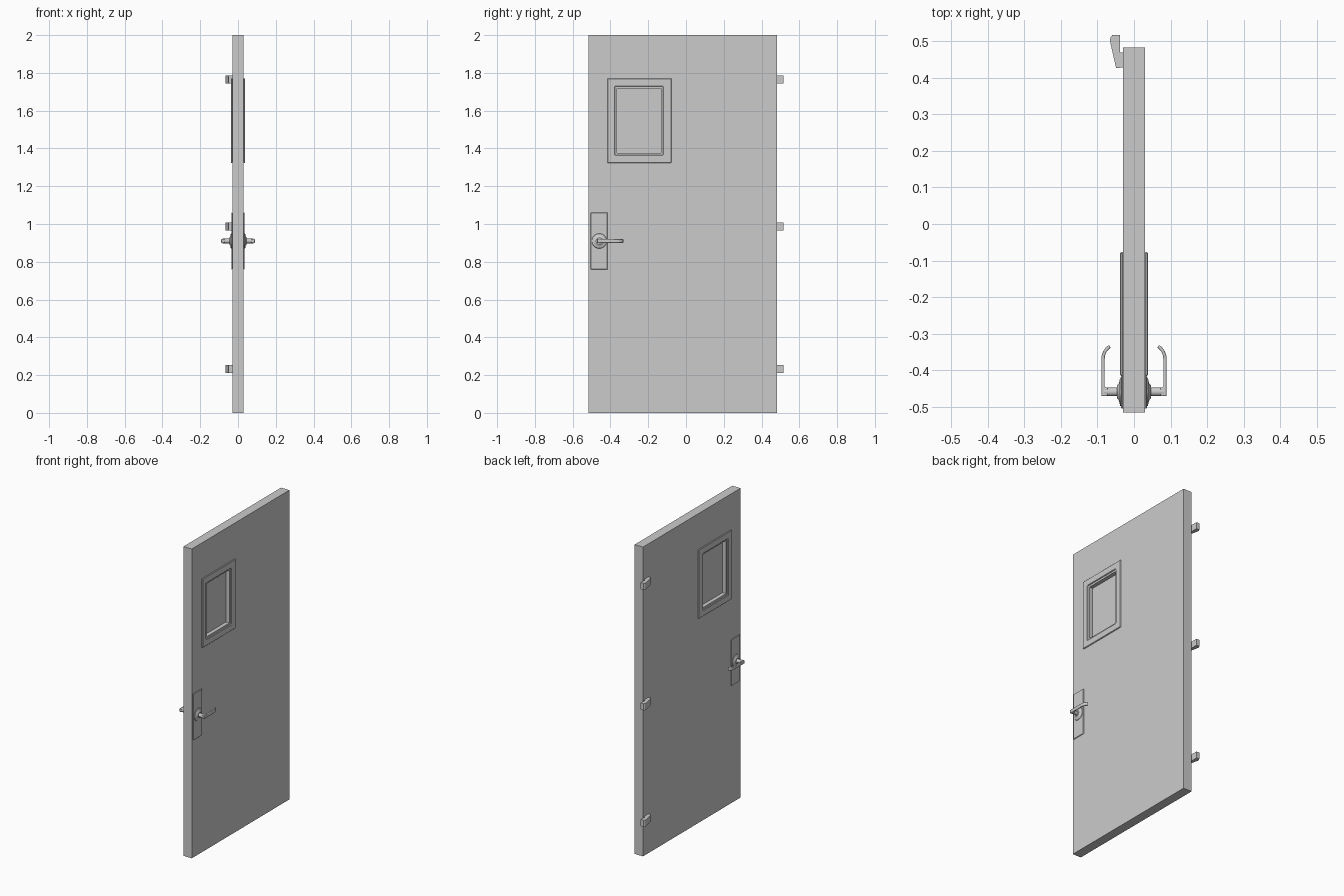
import bpy, bmesh, math
from mathutils import Matrix, Vector

old = bpy.data.objects.get("Cube")
if old:
    bpy.data.objects.remove(old, do_unlink=True)

grey = bpy.data.materials.new("plain grey")
grey.use_nodes = True
grey.diffuse_color = (0.6, 0.6, 0.6, 1)
grey.node_tree.nodes["Principled BSDF"].inputs["Base Color"].default_value = (0.6, 0.6, 0.6, 1)


def finish(name, bm, bevel=0, segments=1, smooth=False):
    bmesh.ops.recalc_face_normals(bm, faces=bm.faces)
    mesh = bpy.data.meshes.new(name)
    bm.to_mesh(mesh)
    bm.free()
    mesh.materials.append(grey)
    ob = bpy.data.objects.new(name, mesh)
    bpy.context.collection.objects.link(ob)
    if bevel:
        mod = ob.modifiers.new("Bevel", 'BEVEL')
        mod.width, mod.segments, mod.limit_method = bevel, segments, 'ANGLE'
    if smooth:
        bpy.ops.object.select_all(action='DESELECT')
        ob.select_set(True)
        bpy.context.view_layer.objects.active = ob
        bpy.ops.object.shade_smooth_by_angle(angle=math.radians(35))
    return ob


def box(name, low, high, **style):
    bm = bmesh.new()
    low, high = Vector(low), Vector(high)
    bmesh.ops.create_cube(bm, size=1, matrix=Matrix.Translation((low + high) / 2)
                          @ Matrix.Diagonal((*(high - low), 1)))
    return finish(name, bm, **style)


def ring(name, x0, x1, outer, inner, **style):
    """Rectangular frame between x0 and x1; rectangles are (y0, z0, y1, z1)."""
    bm = bmesh.new()
    loops = []
    for x, (y0, z0, y1, z1) in ((x0, outer), (x1, outer), (x1, inner), (x0, inner)):
        loops.append([bm.verts.new((x, y, z))
                      for y, z in ((y0, z0), (y1, z0), (y1, z1), (y0, z1))])
    for k in range(4):
        a, b = loops[k], loops[(k + 1) % 4]
        for i in range(4):
            j = (i + 1) % 4
            bm.faces.new((a[i], a[j], b[j], b[i]))
    return finish(name, bm, **style)


def prism(name, outline, z0, z1, side=1, **style):
    """Plan outline in x and y, extruded upward."""
    bm = bmesh.new()
    face = bm.faces.new([bm.verts.new((side * x, y, z0)) for x, y in outline])
    up = bmesh.ops.extrude_face_region(bm, geom=[face])["geom"]
    bmesh.ops.translate(bm, vec=(0, 0, z1 - z0),
                        verts=[v for v in up if isinstance(v, bmesh.types.BMVert)])
    return finish(name, bm, **style)


def turned(name, profile, side, y, z, sides=32):
    """Solid of revolution about x from (x, radius) pairs."""
    bm = bmesh.new()
    loops = [[bm.verts.new((side * x, y + r * math.cos(math.tau * i / sides),
                            z + r * math.sin(math.tau * i / sides)))
              for i in range(sides)] for x, r in profile]
    for a, b in zip(loops, loops[1:]):
        for i in range(sides):
            j = (i + 1) % sides
            bm.faces.new((a[i], a[j], b[j], b[i]))
    bm.faces.new(loops[0])
    bm.faces.new(loops[-1])
    return finish(name, bm, smooth=True)


# Door leaf with a window opening
ring("door_leaf", -0.03, 0.03, (-0.515, 0, 0.482, 2), (-0.366, 1.375, -0.132, 1.718))
box("window_pane", (-0.005, -0.367, 1.374), (0.005, -0.131, 1.719))

HANDLE_Y, HANDLE_Z = -0.459, 0.91
for side, label in ((1, "left"), (-1, "right")):
    # Raised window trim
    ring(f"window_trim_{label}", side * 0.029, side * 0.038,
         (-0.416, 1.323, -0.077, 1.771), (-0.376, 1.365, -0.122, 1.728), bevel=0.003)

    # Lock plate, rose and spindle
    x0, x1 = sorted((side * 0.029, side * 0.035))
    box(f"lock_plate_{label}", (x0, -0.505, 0.76), (x1, -0.415, 1.06), bevel=0.002)
    turned(f"handle_rose_{label}", ((0.034, 0.04), (0.038, 0.038), (0.041, 0.024),
                                    (0.046, 0.018), (0.046, 0.012), (0.082, 0.012)),
           side, HANDLE_Y, HANDLE_Z)

    # Lever with its tip curving back to the door
    outer, inner = [], []
    for i in range(9):
        a = math.radians(58) * i / 8
        for edge, r in ((outer, 0.044), (inner, 0.035)):
            edge.append((0.045 + r * math.cos(a), -0.368 + r * math.sin(a)))
    lever = [(0.089, -0.471)] + outer + inner[::-1] + [(0.08, -0.447), (0.072, -0.447),
                                                        (0.072, -0.471)]
    prism(f"handle_lever_{label}", lever, HANDLE_Z - 0.011, HANDLE_Z + 0.011, side,
          bevel=0.003, segments=2, smooth=True)

# Three hinge arms with their mounts
arm = [(-0.038, 0.517), (-0.038, 0.426), (-0.049, 0.426), (-0.0655, 0.5),
       (-0.0645, 0.51), (-0.059, 0.517)]
for z, label in ((0.233, "lower"), (0.986, "middle"), (1.765, "upper")):
    prism(f"hinge_arm_{label}", arm, z - 0.0215, z + 0.0215)
    box(f"hinge_mount_{label}", (-0.039, 0.428, z - 0.0215), (-0.029, 0.469, z + 0.0215))
